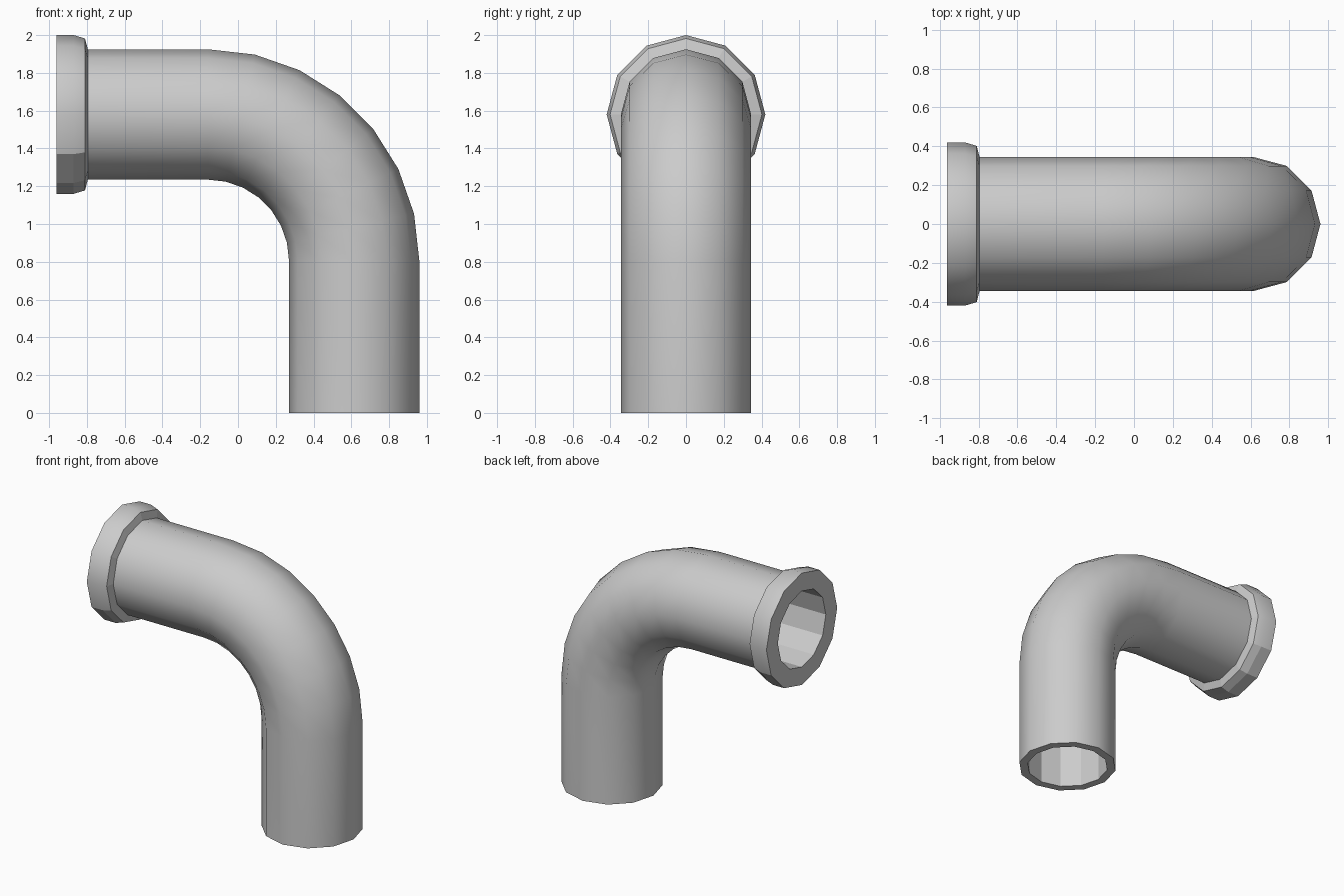
import bpy, bmesh, math
from mathutils import Vector

cube = bpy.data.objects.get("Cube")
if cube:
    bpy.data.objects.remove(cube, do_unlink=True)

SIDES = 12
AXIS_Z, LEG_X = 1.58, 0.615      # centre lines of the two straight runs
BEND = 0.775                     # centre line radius of the elbow
OUTER, INNER = 0.345, 0.285
MOUTH = -0.962

grey = bpy.data.materials.new("pipe grey")
grey.use_nodes = True
colour = (0.6, 0.6, 0.6, 1)
grey.diffuse_color = colour
grey.node_tree.nodes["Principled BSDF"].inputs["Base Color"].default_value = colour


def ring(bm, centre, angle, radius):
    """Ring of vertices square to the path; angle 0 runs along +x, 90 degrees runs down."""
    out = Vector((math.sin(angle), 0, math.cos(angle)))
    side = Vector((0, 1, 0))
    turn = [math.tau * i / SIDES for i in range(SIDES)]
    return [bm.verts.new(centre + radius * (math.cos(t) * out + math.sin(t) * side)) for t in turn]


def loft(name, stations, is_flat):
    """Skin a run of (centre, angle, radius) stations."""
    bm = bmesh.new()
    rings = [ring(bm, *s) for s in stations]
    for k, (a, b) in enumerate(zip(rings, rings[1:])):
        for i in range(SIDES):
            j = (i + 1) % SIDES
            face = bm.faces.new((a[i], b[i], b[j], a[j]))
            face.normal_update()
            face.smooth = not is_flat(k, face)
    # keep the rims crisp
    for edge in bm.edges:
        if len(edge.link_faces) == 2 and edge.calc_face_angle() > math.radians(38):
            edge.smooth = False
    mesh = bpy.data.meshes.new(name)
    bm.to_mesh(mesh)
    bm.free()
    mesh.materials.append(grey)
    obj = bpy.data.objects.new(name, mesh)
    bpy.context.collection.objects.link(obj)
    return obj


# Path: horizontal run, seven-step elbow, vertical run
hub = Vector((LEG_X - BEND, 0, AXIS_Z - BEND))
path = [(Vector((MOUTH, 0, AXIS_Z)), 0)]
for i in range(8):
    a = math.pi / 2 * i / 7
    path.append((hub + BEND * Vector((math.sin(a), 0, math.cos(a))), a))
path.append((Vector((LEG_X, 0, 0)), math.pi / 2))

# Pipe: outer wall down, bottom rim, faceted bore back up
outside = [(c, a, OUTER) for c, a in path]
outside[0] = (Vector((-0.85, 0, AXIS_Z)), 0, OUTER)
bore = [(c, a, INNER) for c, a in reversed(path)]
loft("elbow_pipe", outside + bore, lambda k, f: k >= len(path) - 1)

# Collar: flat mouth, straight band, bevelled shoulder
profile = [(MOUTH, INNER), (MOUTH, 0.42), (-0.87, 0.42), (-0.81, 0.402), (-0.795, OUTER)]
collar = [(Vector((x, 0, AXIS_Z)), 0, r) for x, r in profile]
loft("mouth_collar", collar, lambda k, f: k in (0, 3) or f.normal.z < -0.5)
